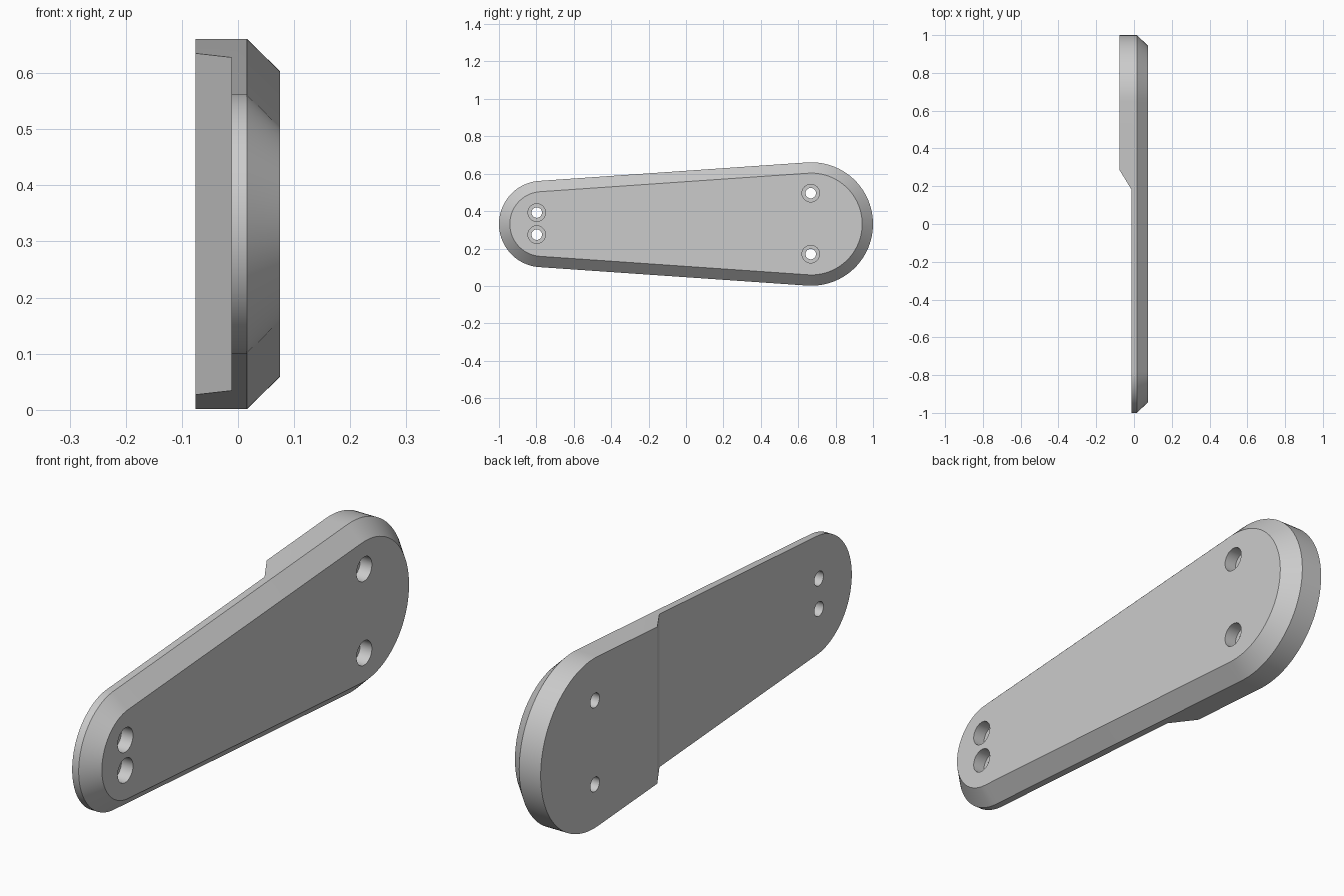
import bpy
import bmesh
from math import asin, cos, sin, pi, radians
from mathutils import Matrix

if "Cube" in bpy.data.objects:
    bpy.data.objects.remove(bpy.data.objects["Cube"])

# Main dimensions
MID_Z = 0.331
BIG_Y, BIG_R = 0.67, 0.33
SMALL_Y, SMALL_R = -0.769, 0.231
BACK_X, PLATE_X, RIM_X, FACE_X = -0.076, -0.012, 0.016, 0.075
BEVEL = 0.058
ARC_STEPS = 48

grey = bpy.data.materials.new("plain grey")
grey.use_nodes = True
colour = (0.6, 0.6, 0.6, 1)
grey.diffuse_color = colour
grey.node_tree.nodes["Principled BSDF"].inputs["Base Color"].default_value = colour


def make_object(name, bm):
    bmesh.ops.recalc_face_normals(bm, faces=bm.faces)
    mesh = bpy.data.meshes.new(name)
    bm.to_mesh(mesh)
    bm.free()
    mesh.materials.append(grey)
    obj = bpy.data.objects.new(name, mesh)
    bpy.context.collection.objects.link(obj)
    return obj


def loft(name, rings):
    """Solid through rings of equal point count, capped at both ends."""
    bm = bmesh.new()
    loops = [[bm.verts.new(p) for p in ring] for ring in rings]
    for a, b in zip(loops, loops[1:]):
        for i in range(len(a)):
            j = (i + 1) % len(a)
            bm.faces.new((a[i], a[j], b[j], b[i]))
    bm.faces.new(loops[0])
    bm.faces.new(loops[-1])
    return make_object(name, bm)


def outline(x, inset=0):
    """Two round ends of different size joined by tangent lines."""
    lean = asin((BIG_R - SMALL_R) / (BIG_Y - SMALL_Y))
    ring = []
    for y, r, start, sweep in (
        (BIG_Y, BIG_R, -pi / 2 - lean, pi + 2 * lean),
        (SMALL_Y, SMALL_R, pi / 2 + lean, pi - 2 * lean),
    ):
        for i in range(ARC_STEPS + 1):
            a = start + sweep * i / ARC_STEPS
            ring.append((x, y + (r - inset) * cos(a), MID_Z + (r - inset) * sin(a)))
    return ring


def cylinder(name, x0, x1, y, z, radius):
    bm = bmesh.new()
    place = Matrix.Translation(((x0 + x1) / 2, y, z)) @ Matrix.Rotation(pi / 2, 4, "Y")
    bmesh.ops.create_cone(bm, cap_ends=True, segments=40, radius1=radius,
                          radius2=radius, depth=x1 - x0, matrix=place)
    return make_object(name, bm)


# Tapered arm with a bevelled outer face
arm = loft("tapered_arm", [outline(BACK_X), outline(RIM_X), outline(FACE_X, BEVEL)])

# Relief that leaves the thick pad at the wide end
relief = [(-0.3, -1.2), (PLATE_X, -1.2), (PLATE_X, 0.18), (BACK_X, 0.285), (-0.3, 0.285)]
cutters = [loft("pad_relief", [[(x, y, z) for x, y in relief] for z in (-0.2, 0.9)])]

# Counterbored screw holes
for y, spread in ((0.667, 0.163), (-0.798, 0.059)):
    for side in (-1, 1):
        z = MID_Z + 0.002 + side * spread
        cutters.append(cylinder("screw_hole", -0.2, 0.2, y, z, 0.028))
        cutters.append(cylinder("counterbore", FACE_X - 0.05, 0.2, y, z, 0.047))

bpy.ops.object.select_all(action="DESELECT")
arm.select_set(True)
bpy.context.view_layer.objects.active = arm
for cutter in cutters:
    cutter.hide_render = True
    cut = arm.modifiers.new("cut", "BOOLEAN")
    cut.operation = "DIFFERENCE"
    cut.solver = "EXACT"
    cut.object = cutter
    bpy.ops.object.modifier_apply(modifier=cut.name)
    bpy.data.objects.remove(cutter)

bpy.ops.object.shade_smooth_by_angle(angle=radians(25))
